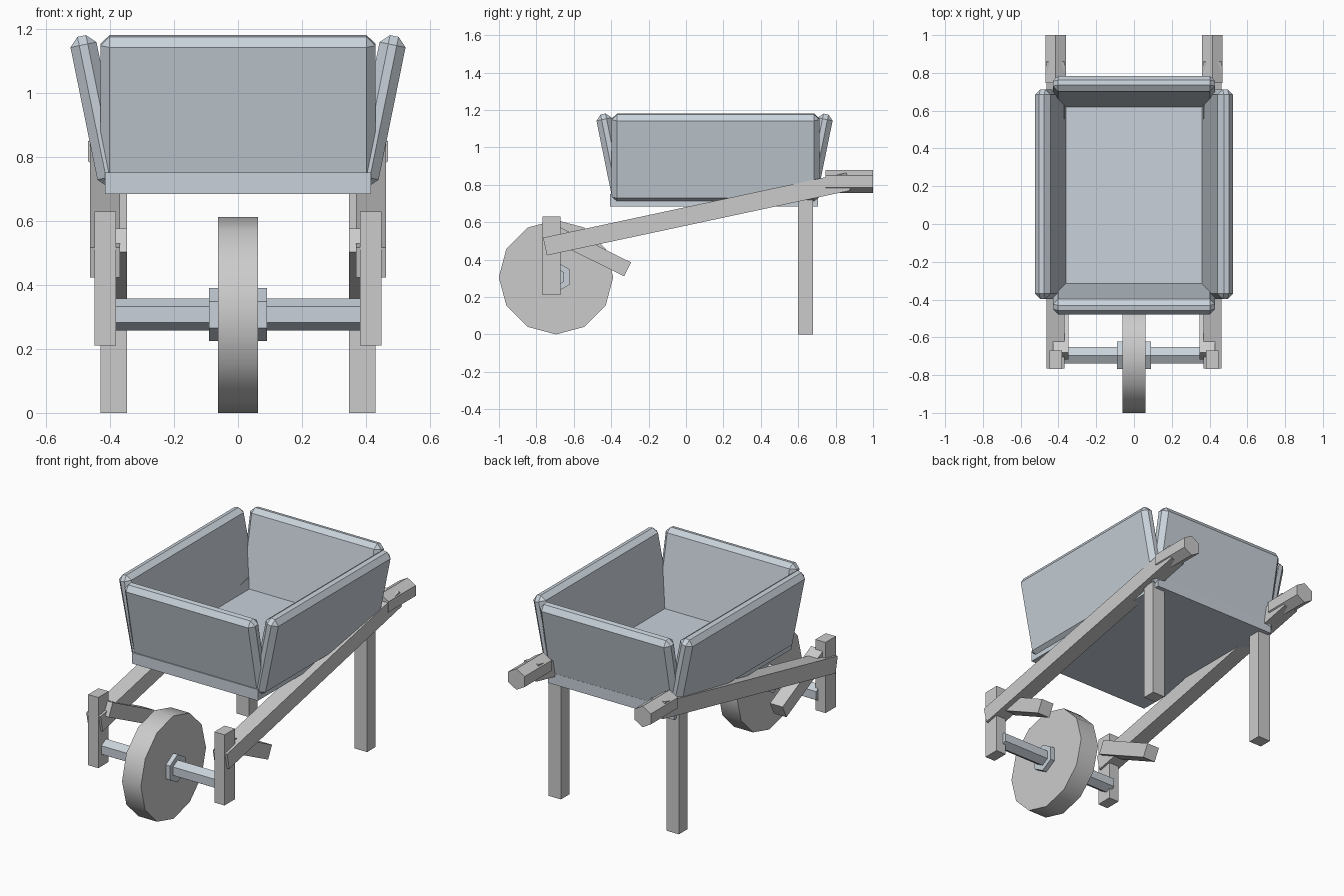
import bpy, bmesh
from math import radians, atan2, hypot
from mathutils import Matrix

if "Cube" in bpy.data.objects:
    bpy.data.objects.remove(bpy.data.objects["Cube"])

metal = bpy.data.materials.new("painted_metal")
metal.diffuse_color = (0.58, 0.64, 0.70, 1)
metal.use_nodes = True
metal.node_tree.nodes["Principled BSDF"].inputs["Base Color"].default_value = metal.diffuse_color


def finish(bm, name, mat=None):
    me = bpy.data.meshes.new(name)
    bmesh.ops.recalc_face_normals(bm, faces=bm.faces)
    bm.to_mesh(me)
    bm.free()
    ob = bpy.data.objects.new(name, me)
    bpy.context.collection.objects.link(ob)
    if mat:
        me.materials.append(mat)
    return ob


def box(name, loc, size, rot=None, bevel=0, mat=None):
    bm = bmesh.new()
    bmesh.ops.create_cube(bm, size=1, matrix=Matrix.Diagonal((*size, 1)))
    if bevel:
        bmesh.ops.bevel(bm, geom=bm.edges[:], offset=bevel, segments=1, affect='EDGES')
    m = Matrix.Translation(loc)
    if rot:
        m = m @ Matrix.Rotation(radians(rot[0]), 4, rot[1])
    bm.transform(m)
    return finish(bm, name, mat)


def beam(name, x, width, a, b, thick):
    """Square beam in the y-z plane from a to b."""
    dy, dz = b[0] - a[0], b[1] - a[1]
    mid = (x, (a[0] + b[0]) / 2, (a[1] + b[1]) / 2)
    ang = atan2(dz, dy) * 57.29578
    return box(name, mid, (width, hypot(dy, dz), thick), (ang, 'X'))


def prism(name, loc, radius, depth, sides, axis, spin=0, mat=None):
    bm = bmesh.new()
    bmesh.ops.create_cone(bm, cap_ends=True, segments=sides,
                          radius1=radius, radius2=radius, depth=depth)
    turn = Matrix.Rotation(radians(90), 4, 'Y' if axis == 'X' else 'X')
    bm.transform(Matrix.Translation(loc) @ turn @ Matrix.Rotation(radians(spin), 4, 'Z'))
    return finish(bm, name, mat)


# tray: floor and four outward leaning chamfered boards
TILT, THICK, HIGH, CHAMFER = 11.5, 0.083, 0.478, 0.028
box("tray_floor", (0, 0.15, 0.718), (0.83, 1.11, 0.066), mat=metal)
for s, side in ((1, "right"), (-1, "left")):
    box("tray_side_" + side, (s * 0.441, 0.158, 0.944), (THICK, 1.11, HIGH),
        (s * TILT, 'Y'), CHAMFER, metal)
box("tray_back", (0, 0.701, 0.944), (0.86, THICK, HIGH), (-TILT, 'X'), CHAMFER, metal)
box("tray_front", (0, -0.396, 0.944), (0.86, THICK, HIGH), (TILT, 'X'), CHAMFER, metal)

# wheel, hub and axle
wheel = prism("wheel", (0, -0.695, 0.306), 0.306, 0.124, 12, 'X')
bpy.context.view_layer.objects.active = wheel
wheel.select_set(True)
bpy.ops.object.shade_smooth_by_angle(angle=radians(40))
prism("hub", (0, -0.695, 0.307), 0.083, 0.18, 6, 'X', 30, metal)
prism("axle", (0, -0.695, 0.307), 0.05, 0.80, 6, 'X', 30, metal)

# frame, mirrored left and right
for s, side in ((1, "right"), (-1, "left")):
    beam("rail_" + side, s * 0.416, 0.094, (-0.754, 0.470), (0.868, 0.817), 0.097)
    prism("handle_" + side, (s * 0.415, 0.873, 0.818), 0.0625, 0.254, 6, 'Y')
    box("leg_" + side, (s * 0.388, 0.64, 0.36), (0.083, 0.08, 0.72))
    box("axle_post_" + side, (s * 0.415, -0.719, 0.42), (0.067, 0.097, 0.42))
    beam("brace_" + side, s * 0.388, 0.083, (-0.70, 0.54), (-0.312, 0.348), 0.083)

# turn the handle prisms so a corner points up
for ob in [o for o in bpy.data.objects if o.name.startswith("handle")]:
    zs = [v.co.z for v in ob.data.vertices]
    if max(zs) - min(zs) < 0.12:
        c = Matrix.Translation((ob.data.vertices[0].co * 0).to_3d())
        mid = sum((v.co for v in ob.data.vertices), c.translation) / len(zs)
        ob.data.transform(Matrix.Translation(mid) @ Matrix.Rotation(radians(30), 4, 'Y')
                          @ Matrix.Translation(-mid))
